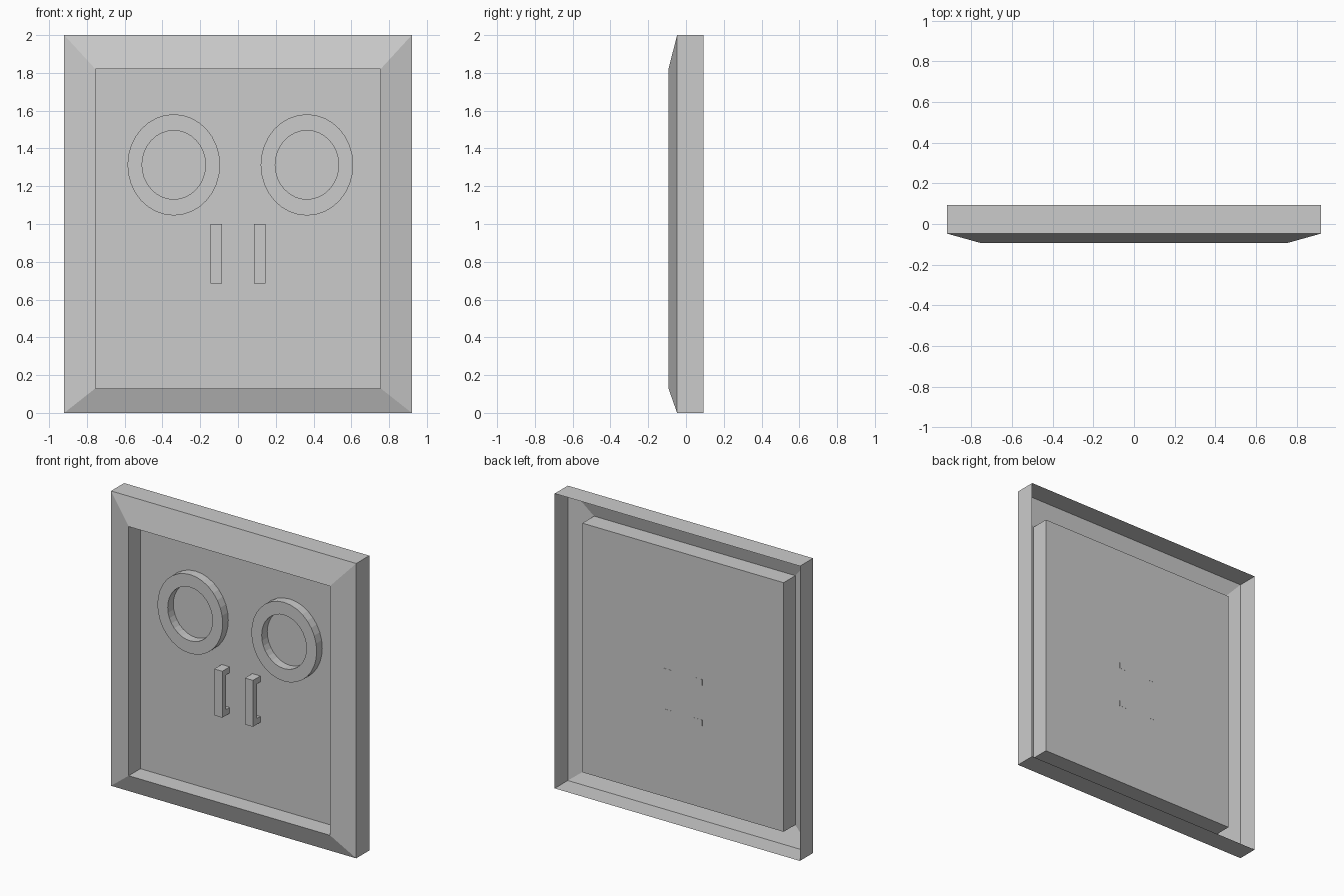
import bpy, bmesh, math

if "Cube" in bpy.data.objects:
    bpy.data.objects.remove(bpy.data.objects["Cube"])

FLOOR = 0.032   # y of the recessed panel


def make_object(name, bm):
    mesh = bpy.data.meshes.new(name)
    bmesh.ops.recalc_face_normals(bm, faces=bm.faces)
    bm.to_mesh(mesh)
    bm.free()
    obj = bpy.data.objects.new(name, mesh)
    bpy.context.collection.objects.link(obj)
    return obj


def bridge(bm, a, b):
    n = len(a)
    for i in range(n):
        j = (i + 1) % n
        bm.faces.new((a[i], a[j], b[j], b[i]))


# Door shell: open-backed sheet with bevelled frame and recessed panel
bm = bmesh.new()
outer, inner = (0.92, 0.0, 2.0), (0.755, 0.13, 1.82)
steps = [(outer, 0.093), (outer, -0.047), (inner, -0.093), (inner, FLOOR)]
loops = []
for (hx, z0, z1), y in steps:
    corners = ((-hx, z0), (hx, z0), (hx, z1), (-hx, z1))
    loops.append([bm.verts.new((x, y, z)) for x, z in corners])
for a, b in zip(loops, loops[1:]):
    bridge(bm, a, b)
bm.faces.new(loops[-1])
door = make_object("door_shell", bm)
# the open sheet must face forwards
panel = max(door.data.polygons, key=lambda p: p.center.y)
if panel.normal.y > 0:
    door.data.flip_normals()


# Window rims: oval rings standing on the panel
def window_rim(name, cx, cz=1.313, n=32):
    bm = bmesh.new()
    rings = []
    for rx, rz, y in ((0.245, 0.268, FLOOR), (0.245, 0.268, -0.028),
                      (0.168, 0.182, -0.028), (0.168, 0.182, FLOOR)):
        rings.append([bm.verts.new((cx + rx * math.cos(t), y, cz + rz * math.sin(t)))
                      for t in (2 * math.pi * i / n for i in range(n))])
    for i in range(4):
        bridge(bm, rings[i], rings[(i + 1) % 4])
    return make_object(name, bm)


# Handles: C-shaped side profile extruded across x
def handle(name, cx, w=0.06):
    back, grip = FLOOR + 0.001, -0.005
    profile = [(-0.047, 0.685), (back, 0.685), (back, 0.725), (grip, 0.725),
               (grip, 0.96), (back, 0.96), (back, 1.0), (-0.047, 1.0)]
    bm = bmesh.new()
    ends = [[bm.verts.new((cx + s * w / 2, y, z)) for y, z in profile] for s in (-1, 1)]
    bridge(bm, *ends)
    for end in ends:
        bm.faces.new(end)
    return make_object(name, bm)


window_rim("left_window_rim", -0.34)
window_rim("right_window_rim", 0.365)
handle("left_handle", -0.115)
handle("right_handle", 0.115)
